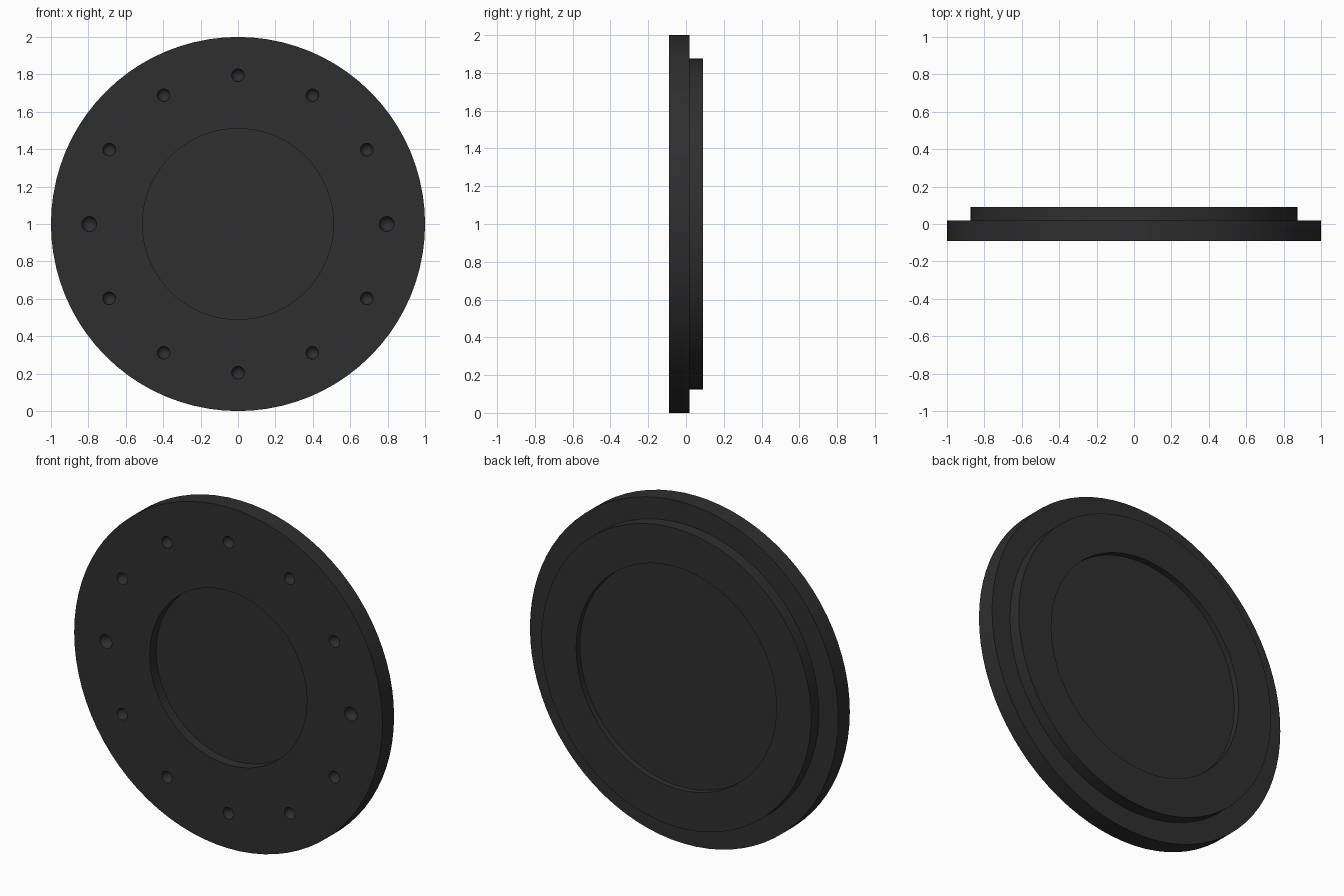
import bpy, bmesh
from math import cos, sin, pi, radians
from mathutils import Matrix, Vector

if "Cube" in bpy.data.objects:
    bpy.data.objects.remove(bpy.data.objects["Cube"], do_unlink=True)

FRONT, BACK, CENTRE = -0.09, 0.09, Vector((0, 0, 1))

charcoal = bpy.data.materials.new("charcoal")
charcoal.use_nodes = True
colour = (0.028, 0.028, 0.028, 1)
charcoal.diffuse_color = colour
charcoal.node_tree.nodes["Principled BSDF"].inputs["Base Color"].default_value = colour


def make_object(name, bm):
    bmesh.ops.recalc_face_normals(bm, faces=bm.faces)
    mesh = bpy.data.meshes.new(name)
    bm.to_mesh(mesh)
    bm.free()
    mesh.materials.append(charcoal)
    obj = bpy.data.objects.new(name, mesh)
    bpy.context.collection.objects.link(obj)
    return obj


# Flanged disc: (radius, y) profile turned around the front-to-back axis
profile = [(0, -0.03), (0.51, -0.03), (0.51, FRONT), (1, FRONT), (1, 0.018),
           (0.875, 0.018), (0.875, BACK), (0.65, BACK), (0.65, 0.055), (0, 0.055)]
bm = bmesh.new()
points = [bm.verts.new(CENTRE + Vector((r, y, 0))) for r, y in profile]
edges = [bm.edges.new(pair) for pair in zip(points, points[1:])]
bmesh.ops.spin(bm, geom=points + edges, cent=CENTRE, axis=(0, 1, 0),
               angle=2 * pi, steps=80, use_merge=True)
bmesh.ops.remove_doubles(bm, verts=bm.verts, dist=0.0001)
disc = make_object("flanged_disc", bm)

# Ring of round dimples, the two side ones slightly larger
bm = bmesh.new()
for i in range(12):
    a = i * pi / 6
    radius = 0.04 if i % 6 == 0 else 0.034
    place = Matrix.Translation(CENTRE + Vector((0.795 * cos(a), FRONT, 0.795 * sin(a))))
    bmesh.ops.create_uvsphere(bm, u_segments=20, v_segments=11, radius=radius, matrix=place)
cutter = make_object("dimple_cutter", bm)
cutter.hide_render = True

cut = disc.modifiers.new("dimples", 'BOOLEAN')
cut.operation = 'DIFFERENCE'
cut.solver = 'EXACT'
cut.object = cutter
bpy.ops.object.select_all(action='DESELECT')
bpy.context.view_layer.objects.active = disc
disc.select_set(True)
bpy.ops.object.modifier_apply(modifier=cut.name)
bpy.data.objects.remove(cutter, do_unlink=True)
bpy.ops.object.shade_smooth_by_angle(angle=radians(30))
